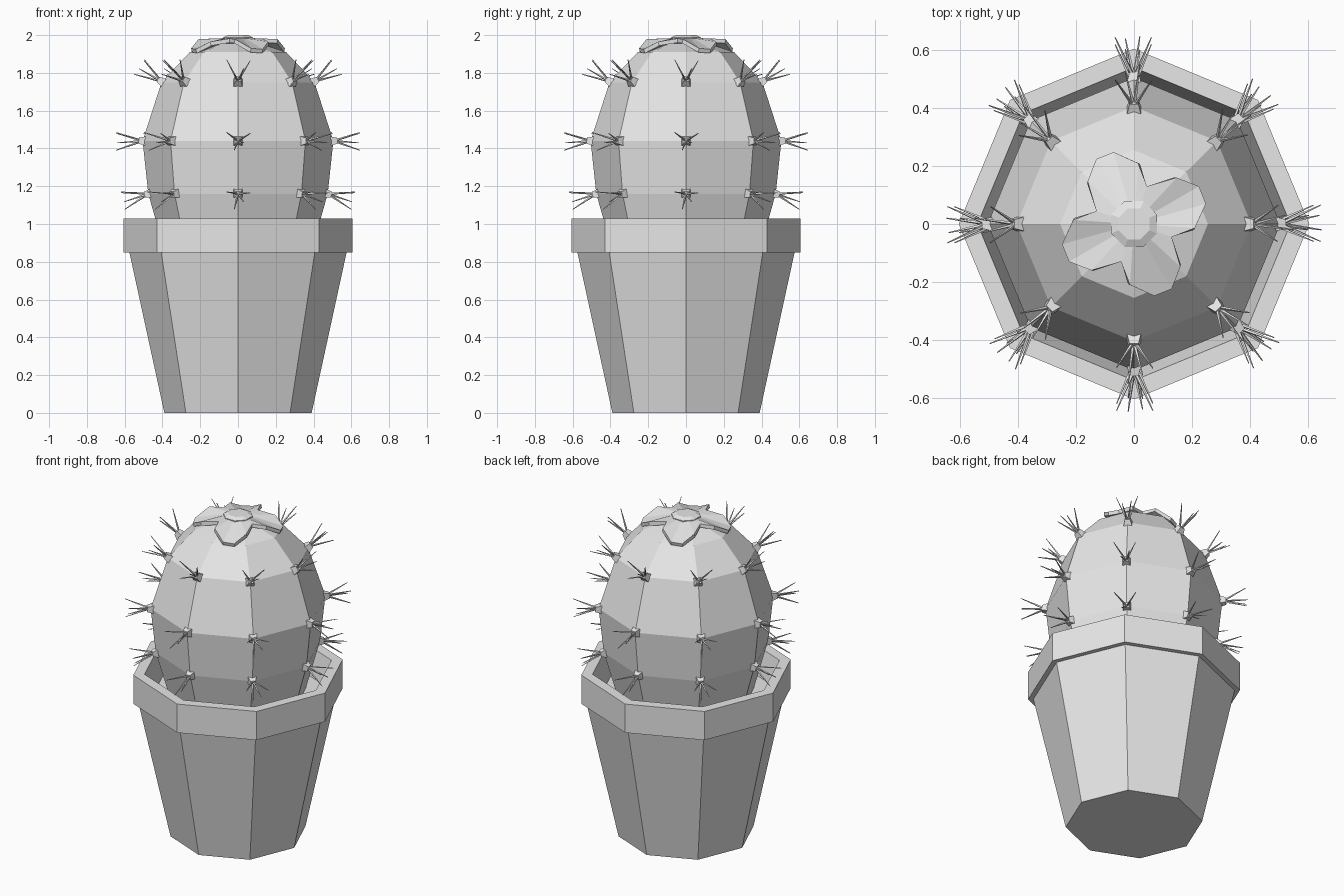
import bpy, bmesh
from math import sin, cos, pi, radians
from mathutils import Vector, Matrix

cube = bpy.data.objects.get("Cube")
if cube:
    bpy.data.objects.remove(cube, do_unlink=True)

grey = bpy.data.materials.new("plain_grey")
grey.use_nodes = True
grey.diffuse_color = (0.8, 0.8, 0.8, 1)
grey.node_tree.nodes["Principled BSDF"].inputs["Base Color"].default_value = (0.8, 0.8, 0.8, 1)


def finish(bm, name, normals=True):
    if normals:
        bmesh.ops.recalc_face_normals(bm, faces=bm.faces[:])
    mesh = bpy.data.meshes.new(name)
    bm.to_mesh(mesh)
    bm.free()
    mesh.materials.append(grey)
    ob = bpy.data.objects.new(name, mesh)
    bpy.context.scene.collection.objects.link(ob)
    return ob


def lathe(name, profile, sides=8, turn=0.0):
    """Revolve (radius, z) points and cap both ends."""
    bm = bmesh.new()
    rings = []
    for r, z in profile:
        angles = [turn + 2 * pi * i / sides for i in range(sides)]
        rings.append([bm.verts.new((r * cos(a), r * sin(a), z)) for a in angles])
    for a, b in zip(rings, rings[1:]):
        for i in range(sides):
            j = (i + 1) % sides
            bm.faces.new((a[i], a[j], b[j], b[i]))
    bm.faces.new(rings[0][::-1])
    bm.faces.new(rings[-1])
    return finish(bm, name)


# Pot with a thick collar and sloping inside, closed by the soil
lathe("pot", [(0.39, 0), (0.575, 0.85), (0.605, 0.85), (0.605, 1.03),
              (0.54, 1.03), (0.505, 0.87)])

# Egg-shaped cactus body
lathe("cactus_body", [(0.39, 0.86), (0.475, 1.16), (0.505, 1.44),
                      (0.405, 1.75), (0.255, 1.91), (0.12, 1.955)])


# Spine clusters on every rib at three heights: (radius, z, upward tilt)
levels = [(0.475, 1.16, -12), (0.505, 1.44, 2), (0.405, 1.755, 36)]
# Spine tips as (sideways, up, outward)
tips = [(-0.06, 0.04, 0.14), (0.065, 0.035, 0.14),
        (-0.02, -0.055, 0.14), (0.03, -0.015, 0.135)]
bases = bmesh.new()
spines = bmesh.new()
for r, z, tilt in levels:
    t = radians(tilt)
    for i in range(8):
        a = i * pi / 4
        out = Vector((cos(a) * cos(t), sin(a) * cos(t), sin(t)))
        side = Vector((-sin(a), cos(a), 0))
        up = out.cross(side)
        frame = Matrix((side, up, out)).transposed().to_4x4()
        frame.translation = (r * cos(a), r * sin(a), z)
        bmesh.ops.create_cone(
            bases, cap_ends=True, segments=4, radius1=0.034, radius2=0.022, depth=0.035,
            matrix=frame @ Matrix.Translation((0, 0, 0.003)) @ Matrix.Rotation(pi / 4, 4, 'Z'))
        for tip in tips:
            tip = Vector(tip)
            turn = tip.to_track_quat('Z', 'Y').to_matrix().to_4x4()
            bmesh.ops.create_cone(
                spines, cap_ends=True, segments=4, radius1=0.007, radius2=0.002,
                depth=tip.length, matrix=frame @ Matrix.Translation(tip / 2) @ turn)
finish(bases, "spine_bases")
finish(spines, "spines")

# Flower: one petal outline repeated four times around a centre ring
petal = [(0.045, 0.13, 1.982), (0.014, 0.21, 1.978), (-0.07, 0.248, 1.93),
         (-0.13, 0.224, 1.925), (-0.16, 0.148, 1.965)]
bm = bmesh.new()
outer, inner = [], []
for k in range(4):
    rot = Matrix.Rotation(k * pi / 2, 3, 'Z')
    for p in petal:
        p = rot @ Vector(p)
        outer.append(bm.verts.new(p))
        flat = Vector((p.x, p.y, 0)).normalized() * 0.075
        inner.append(bm.verts.new((flat.x, flat.y, 1.984)))
n = len(outer)
for i in range(n):
    j = (i + 1) % n
    bm.faces.new((inner[i], outer[i], outer[j], inner[j]))
bm.faces.new(inner)
bm.normal_update()
flower = finish(bm, "flower_petals")
solid = flower.modifiers.new("thickness", 'SOLIDIFY')
solid.thickness = 0.022
solid.offset = -1

# Raised flower centre
lathe("flower_centre", [(0.085, 1.97), (0.085, 1.988), (0.058, 2.0)], turn=pi / 8)
